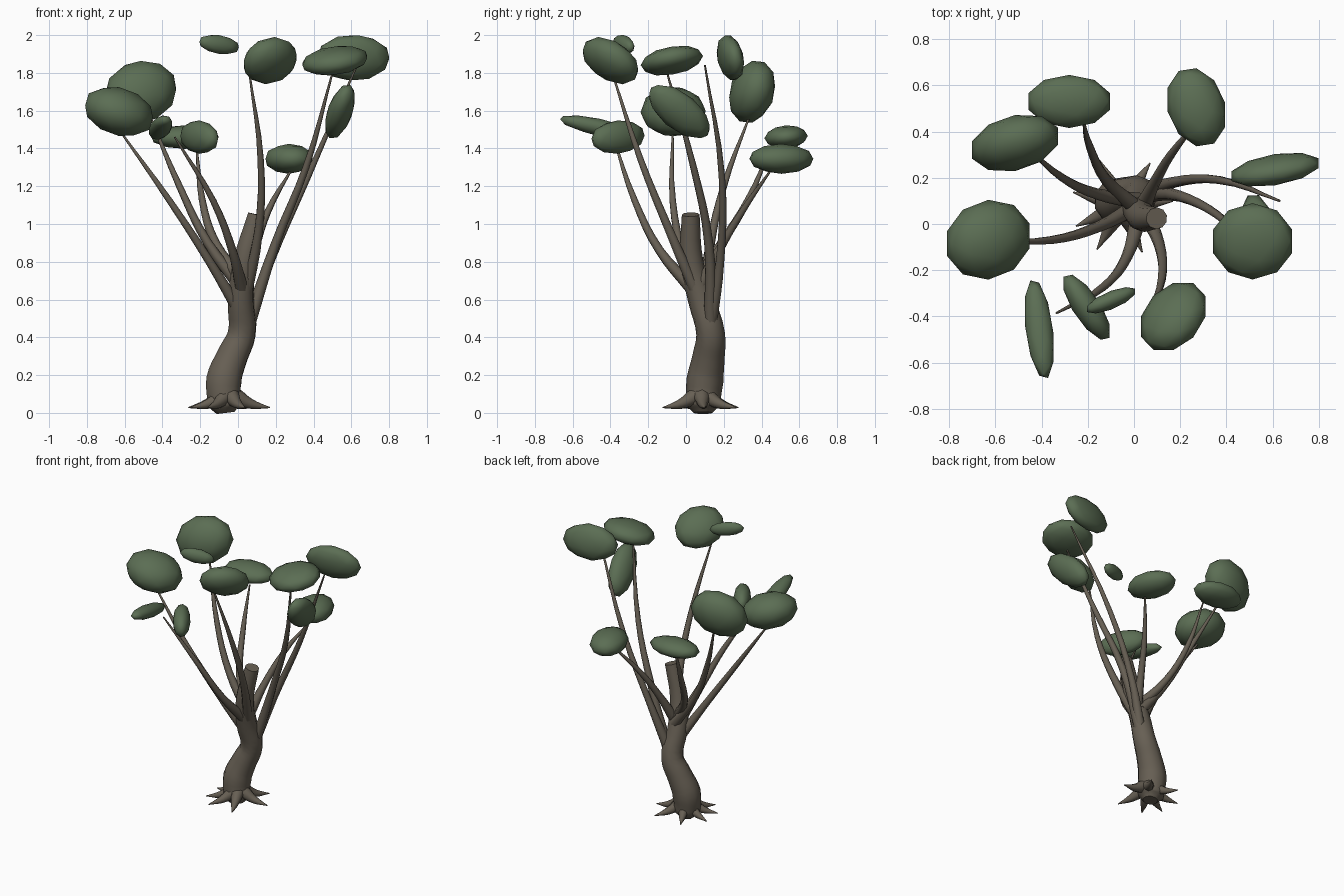
import bpy, bmesh, math
from mathutils import Vector, Matrix

if "Cube" in bpy.data.objects:
    bpy.data.objects.remove(bpy.data.objects["Cube"])


def material(name, rgb):
    m = bpy.data.materials.new(name)
    m.diffuse_color = (*rgb, 1)
    m.use_nodes = True
    m.node_tree.nodes["Principled BSDF"].inputs["Base Color"].default_value = m.diffuse_color
    return m


BARK = material("bark brown", (0.135, 0.115, 0.088))
LEAF = material("leaf green", (0.105, 0.155, 0.088))


def tube(name, points, radii, res=2):
    """Smooth tapered tube through the points, turned into a mesh."""
    cu = bpy.data.curves.new(name, 'CURVE')
    cu.dimensions = '3D'
    cu.bevel_depth = 1.0
    cu.bevel_resolution = res
    cu.resolution_u = 4
    cu.use_fill_caps = True
    sp = cu.splines.new('BEZIER')
    sp.bezier_points.add(len(points) - 1)
    for bp, p, r in zip(sp.bezier_points, points, radii):
        bp.co = p
        bp.radius = r
        bp.handle_left_type = bp.handle_right_type = 'AUTO'
    ob = bpy.data.objects.new(name, cu)
    bpy.context.collection.objects.link(ob)
    cu.materials.append(BARK)
    bpy.ops.object.select_all(action='DESELECT')
    ob.select_set(True)
    bpy.context.view_layer.objects.active = ob
    bpy.ops.object.convert(target='MESH')
    bpy.ops.object.shade_smooth()
    return ob


def clump(name, centre, half, corr):
    """Leaf clump: ellipsoid given by its half extents and the tilt between axes."""
    hx, hy, hz = (h * 1.045 for h in half)
    xy, xz, yz = corr
    # lower-triangular root of the tilt matrix
    b = math.sqrt(1 - xy * xy)
    c = (yz - xy * xz) / b
    d = math.sqrt(max(0.02, 1 - xz * xz - c * c))
    m = Matrix(((hx, 0, 0), (hy * xy, hy * b, 0), (hz * xz, hz * c, hz * d)))
    bm = bmesh.new()
    bmesh.ops.create_icosphere(bm, subdivisions=2, radius=1)
    for v in bm.verts:
        v.co = m @ v.co + Vector(centre)
    for f in bm.faces:
        f.smooth = True
    me = bpy.data.meshes.new(name)
    bm.to_mesh(me)
    bm.free()
    me.materials.append(LEAF)
    bpy.context.collection.objects.link(bpy.data.objects.new(name, me))


# Trunk with a cut-off top
tube("trunk",
     [(-.065, .09, 0.0), (-.07, .09, .04), (-.075, .10, .17), (-.03, .12, .30),
      (.02, .13, .42), (.015, .08, .60), (.035, .03, .80), (.098, .025, 1.05)],
     [.05, .09, .098, .085, .076, .07, .062, .047], res=3)

# Roots spreading from the foot
for i, deg in enumerate((5, 57, 117, 165, 204, 240, 293)):
    a = math.radians(deg)
    pts = [(-.05 + r * math.cos(a), .08 + r * math.sin(a), z)
           for r, z in ((.04, .085), (.12, .047), (.22, .028))]
    tube(f"root_{i + 1}", pts, [.045, .026, .003], res=2)

# Branches rising out of the trunk
branches = [
    [(.02, .06, .70), (-.12, .19, .90), (-.19, .33, 1.13), (-.22, .45, 1.41)],
    [(.02, .10, .66), (-.16, .13, .90), (-.31, .20, 1.20), (-.47, .34, 1.58)],
    [(.04, .08, .68), (.09, .18, .87), (.16, .30, 1.07), (.29, .46, 1.30)],
    [(.05, .13, .47), (.17, .18, .80), (.37, .19, 1.25), (.63, .10, 1.84)],
    [(.05, .13, .45), (.20, .12, .90), (.36, .04, 1.30), (.50, -.10, 1.80)],
    [(.03, .09, .50), (-.15, -.01, .80), (-.36, -.07, 1.12), (-.63, -.07, 1.50)],
    [(.02, .03, .66), (-.03, -.14, .86), (-.13, -.27, 1.12), (-.335, -.385, 1.46)],
    [(.03, .08, .58), (.11, -.09, .97), (.12, -.24, 1.34), (.06, -.39, 1.80)],
]
for i, pts in enumerate(branches):
    tube(f"branch_{i + 1}", pts, [.036, .024, .018, .005])

# Leaf clumps: centre, half extents, tilt (xy, xz, yz)
clumps = [
    ((-.28, .53, 1.46), (.178, .110, .060), (0, 0, .1)),
    ((-.515, .35, 1.70), (.187, .120, .160), (.25, .1, .2)),
    ((.27, .505, 1.345), (.125, .165, .076), (-.2, 0, 0)),
    ((.61, .235, 1.88), (.190, .071, .118), (.4, 0, -.25)),
    ((.54, -.035, 1.595), (.078, .160, .140), (-.3, .5, -.6)),
    ((.513, -.075, 1.865), (.172, .158, .077), (0, .25, .3)),
    ((-.63, -.068, 1.595), (.180, .166, .128), (.1, -.25, 0)),
    ((-.41, -.455, 1.51), (.062, .208, .063), (-.38, .3, -.7)),
    ((-.205, -.36, 1.46), (.100, .138, .085), (-.75, -.1, .1)),
    ((-.10, -.33, 1.95), (.105, .055, .050), (.7, -.3, -.2)),
    ((.17, -.40, 1.865), (.140, .146, .120), (.3, .15, -.4)),
]
for i, c in enumerate(clumps):
    clump(f"leaf_clump_{i + 1}", *c)
